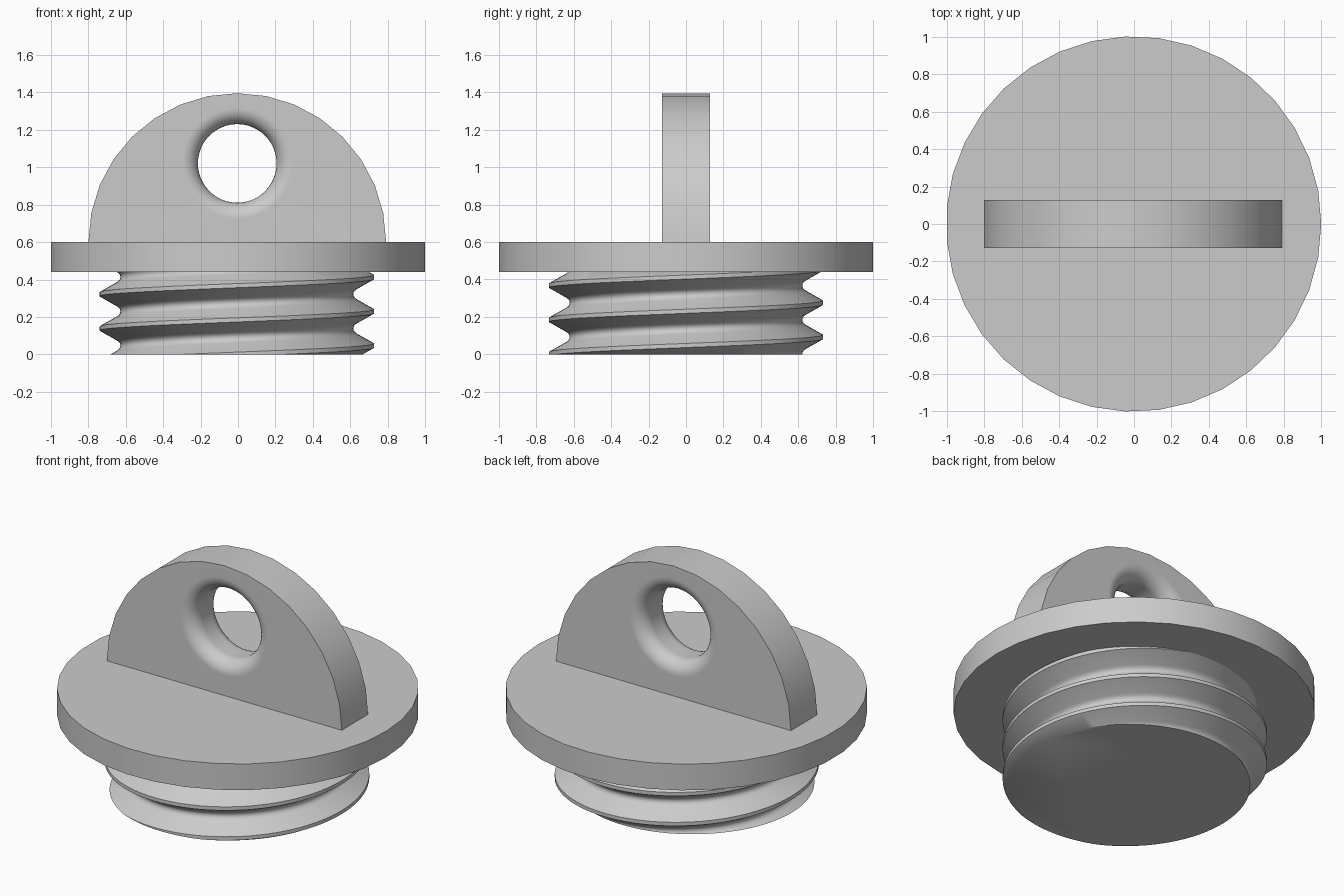
import bpy, bmesh, math

if "Cube" in bpy.data.objects:
    bpy.data.objects.remove(bpy.data.objects["Cube"])

grey = bpy.data.materials.new("plain grey")
grey.diffuse_color = (0.6, 0.6, 0.6, 1)
grey.use_nodes = True
grey.node_tree.nodes["Principled BSDF"].inputs["Base Color"].default_value = grey.diffuse_color


def finish(bm, name):
    """Turn a bmesh into a grey object with smooth curves and sharp edges."""
    bmesh.ops.recalc_face_normals(bm, faces=bm.faces[:])
    mesh = bpy.data.meshes.new(name)
    bm.to_mesh(mesh)
    bm.free()
    mesh.materials.append(grey)
    ob = bpy.data.objects.new(name, mesh)
    bpy.context.collection.objects.link(ob)
    bpy.ops.object.select_all(action='DESELECT')
    ob.select_set(True)
    bpy.context.view_layer.objects.active = ob
    bpy.ops.object.shade_smooth_by_angle(angle=math.radians(30))
    return ob


def polar(r, a):
    return r * math.cos(a), r * math.sin(a)


# Flange: 35-sided disc with one corner on +x
bm = bmesh.new()
ring = [polar(1.002, math.tau * i / 35) for i in range(35)]
base = bm.faces.new([bm.verts.new((x - 0.002, y, 0.44)) for x, y in ring])
ext = bmesh.ops.extrude_face_region(bm, geom=[base], use_keep_orig=True)
for v in [g for g in ext["geom"] if isinstance(g, bmesh.types.BMVert)]:
    v.co.z = 0.60
finish(bm, "flange")

# Threaded plug: right-handed helix swept from one tooth profile (z, radius)
PITCH, SEG, TURNS = 0.183, 96, 7
half = [(0.011, 0.733), (0.062, 0.643), (0.071, 0.631), (0.081, 0.624)]
tooth = half + [(PITCH / 2, 0.622)] + [(PITCH - z, r) for z, r in reversed(half)]
P = len(tooth)
bm = bmesh.new()
cols = []
for i in range(SEG):
    col = []
    for t in range(TURNS):
        for z, r in tooth:
            x, y = polar(r, math.tau * i / SEG)
            col.append(bm.verts.new((x - 0.006, y, z + 0.23 + PITCH * (t - 3 + i / SEG))))
    cols.append(col)
for i in range(SEG):
    # the last column meets the first one, one pitch higher
    shift = P if i == SEG - 1 else 0
    a, b = cols[i], cols[(i + 1) % SEG]
    for j in range(P * TURNS - 1 - shift):
        bm.faces.new((a[j], b[j + shift], b[j + 1 + shift], a[j + 1]))
# Trim flat at the bottom and just inside the flange, then cap both ends
for height, up in ((0.0, -1), (0.45, 1)):
    bmesh.ops.bisect_plane(bm, geom=bm.verts[:] + bm.edges[:] + bm.faces[:], dist=1e-6,
                           plane_co=(0, 0, height), plane_no=(0, 0, up), clear_outer=True)
bmesh.ops.delete(bm, geom=[v for v in bm.verts if not v.link_faces], context='VERTS')
bmesh.ops.holes_fill(bm, edges=[e for e in bm.edges if e.is_boundary], sides=0)
finish(bm, "threaded_plug")

# Grip: half-round plate with a hole whose rims are rounded over
CX, T, HOLE_Z, HOLE_R, FILLET, N = -0.004, 0.127, 1.02, 0.21, 0.085, 48
outline = [polar(0.795, math.pi * i / 16) for i in range(17)]
outline = [(x + CX, z + 0.60) for x, z in outline]
outline = [(CX + 0.795, 0.59)] + outline + [(CX - 0.795, 0.59)]
quarter = [math.pi / 2 * k / 8 for k in range(9)]
bore = [(HOLE_R + FILLET * (1 - math.sin(a)), -T + FILLET * (1 - math.cos(a))) for a in quarter]
bore += [(r, -y) for r, y in reversed(bore)]

bm = bmesh.new()


def loop(points, y):
    return [bm.verts.new((x, y, z)) for x, z in points]


def bridge(a, b):
    for i in range(len(a)):
        k = (i + 1) % len(a)
        bm.faces.new((a[i], a[k], b[k], b[i]))


outer = [loop(outline, y) for y in (-T, T)]
bridge(*outer)
rings = []
for r, y in bore:
    circle = [polar(r, math.tau * i / N) for i in range(N)]
    rings.append(loop([(x + CX, z + HOLE_Z) for x, z in circle], y))
for a, b in zip(rings, rings[1:]):
    bridge(a, b)
# Front and back faces between the outline and the hole
for out, hole in ((outer[0], rings[0]), (outer[1], rings[-1])):
    edges = [bm.edges.get((lp[i - 1], lp[i])) for lp in (out, hole) for i in range(len(lp))]
    bmesh.ops.triangle_fill(bm, edges=edges, use_beauty=True, use_dissolve=False)
grip = finish(bm, "grip")
weighted = grip.modifiers.new("flat faces", 'WEIGHTED_NORMAL')
weighted.keep_sharp = True
